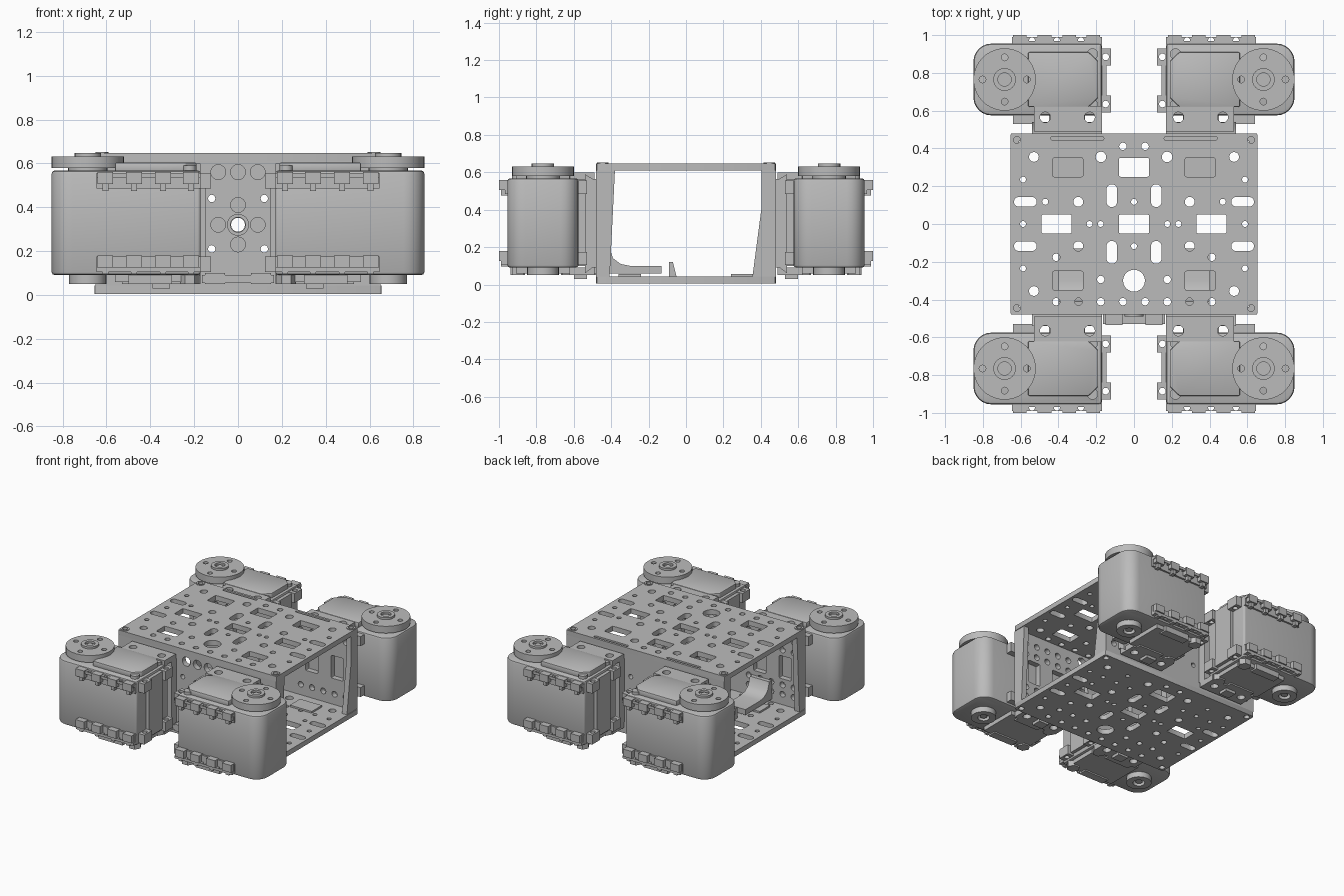
import bpy, bmesh, math

cube = bpy.data.objects.get("Cube")
if cube:
    bpy.data.objects.remove(cube, do_unlink=True)

grey = bpy.data.materials.new("plain grey")
grey.use_nodes = True
grey.diffuse_color = (0.5, 0.5, 0.5, 1)
grey.node_tree.nodes["Principled BSDF"].inputs["Base Color"].default_value = (0.5, 0.5, 0.5, 1)

ONE = {"": (1, 1)}
PAIR = {"right_": (1, 1), "left_": (-1, 1)}
FOUR = {"front_right_": (1, 1), "front_left_": (-1, 1),
        "back_right_": (1, -1), "back_left_": (-1, -1)}


def rounded(x0, x1, y0, y1, r, r2=None, n=6):
    """Rectangle outline, radius r at the x0 end and r2 at the x1 end."""
    r2 = r if r2 is None else r2
    pts = []
    for cx, cy, rad, start in ((x1 - r2, y1 - r2, r2, 0), (x0 + r, y1 - r, r, 1),
                               (x0 + r, y0 + r, r, 2), (x1 - r2, y0 + r2, r2, 3)):
        steps = n if rad > 0 else 0
        for i in range(steps + 1):
            a = (start + i / max(steps, 1)) * math.pi / 2
            pts.append((cx + rad * math.cos(a), cy + rad * math.sin(a)))
    return pts


def rect(x0, x1, y0, y1):
    return rounded(x0, x1, y0, y1, 0)


def circle(x, y, r, n=16):
    return [(x + r * math.cos(2 * math.pi * i / n), y + r * math.sin(2 * math.pi * i / n))
            for i in range(n)]


def prism(name, loops, lo, hi, axis="z", bevel=0, copies=ONE):
    """Extrude an outline, with optional holes, along an axis and mirror it."""
    bm = bmesh.new()
    edges = []
    for loop in loops:
        vs = [bm.verts.new((u, v, lo)) for u, v in loop]
        if len(loops) == 1:
            bm.faces.new(vs)
        else:
            edges += [bm.edges.new((vs[i - 1], vs[i])) for i in range(len(vs))]
    if edges:
        bmesh.ops.triangle_fill(bm, use_beauty=True, edges=edges, normal=(0, 0, 1))
    new = bmesh.ops.extrude_face_region(bm, geom=bm.faces[:], use_keep_orig=True)["geom"]
    for v in new:
        if isinstance(v, bmesh.types.BMVert):
            v.co.z = hi
    bmesh.ops.recalc_face_normals(bm, faces=bm.faces[:])
    if bevel:
        sharp = [e for e in bm.edges if e.calc_face_angle(0) > 0.7]
        bmesh.ops.bevel(bm, geom=sharp, offset=bevel, segments=2, profile=0.5,
                        affect="EDGES", clamp_overlap=True)
    for prefix, (sx, sy) in copies.items():
        part = bm.copy()
        for v in part.verts:
            u, w, h = v.co
            x, y, z = {"z": (u, w, h), "y": (u, h, w), "x": (h, u, w)}[axis]
            v.co = (x * sx, y * sy, z)
        bmesh.ops.recalc_face_normals(part, faces=part.faces[:])
        mesh = bpy.data.meshes.new(prefix + name)
        part.to_mesh(mesh)
        part.free()
        mesh.materials.append(grey)
        obj = bpy.data.objects.new(prefix + name, mesh)
        bpy.context.collection.objects.link(obj)
    bm.free()


def keep_apart(loops, gap=0.012):
    """Drop any hole whose bounds touch an earlier one."""
    kept, boxes = [], []
    for loop in loops:
        xs, ys = [p[0] for p in loop], [p[1] for p in loop]
        b = (min(xs) - gap, max(xs) + gap, min(ys) - gap, max(ys) + gap)
        if all(b[0] > c[1] or b[1] < c[0] or b[2] > c[3] or b[3] < c[2] for c in boxes):
            kept.append(loop)
            boxes.append(b)
    return kept


def window(x, y, w=0.16, h=0.1):
    return rounded(x - w / 2, x + w / 2, y - h / 2, y + h / 2, 0.008, n=2)


# Perforated deck pattern
STEP = 0.1175
large, small = [], []
for sx in (-1, 1):
    for sy in (-1, 1):
        large += [circle(sx * 0.62, sy * 0.445, 0.02),
                  rounded(sx * 0.575 - 0.06, sx * 0.575 + 0.06, sy * STEP - 0.025, sy * STEP + 0.025, 0.024),
                  rounded(sx * STEP - 0.028, sx * STEP + 0.028, sy * 0.15 - 0.06, sy * 0.15 + 0.06, 0.027),
                  circle(sx * 0.295, sy * STEP, 0.026), circle(sx * 0.53, sy * 0.355, 0.026)]
    large += [circle(sx * 0.175, 0.22, 0.03), circle(sx * 0.175, 0.355, 0.028)]
for j in range(-7, 8):
    for i in range(-10, 11):
        if (i + j) % 2 == 0 or j == 0:
            small.append(circle(i * STEP / 2, j * STEP / 2, 0.02 if j % 2 else 0.016, 12))
centre = [window(0, 0.3), window(0, 0), window(-0.41, 0), window(0.41, 0), circle(0, -0.3, 0.058, 24)]
corner = [window(sx * 0.35, sy * 0.3) for sx in (-1, 1) for sy in (-1, 1)]
slots = [rounded(sx * 0.3 - 0.14, sx * 0.3 + 0.14, 0.443, 0.463, 0.009) for sx in (-1, 1)]
deck = rounded(-0.655, 0.655, -0.48, 0.48, 0.012, n=2)
prism("top_plate", [deck] + keep_apart(centre + corner + slots + large + small), 0.61, 0.647)
prism("bottom_plate", [deck] + keep_apart(centre + large + small), 0.005, 0.042)
prism("window_backing", [rect(-0.44, -0.26, 0.24, 0.36)], 0.042, 0.055, copies=FOUR)
prism("corner_screw", [circle(-0.62, -0.445, 0.03), circle(-0.62, -0.445, 0.018)],
      0.64, 0.652, copies=FOUR)

# Upright walls with mounting holes
hub = [circle(0, 0.32, 0.032)]
hub += [circle(sx * 0.12, z, 0.017, 12) for sx in (-1, 1) for z in (0.21, 0.44)]
ring = [circle(0.09 * a, 0.32 + 0.09 * b, 0.034) for a, b in ((1, 0), (-1, 0), (0, 1), (0, -1))]
row = [circle(x, 0.56, 0.034) for x in (-0.09, 0, 0.09)]
panes = [window(sx * x, 0.32, 0.1, 0.17) for sx in (-1, 1) for x in (0.3, 0.51)]
dots = [circle(sx * (0.21 + i * 0.0925), z, 0.022, 12) for sx in (-1, 1) for i in range(5)
        for z in (0.12, 0.19, 0.45, 0.53)]
wall = rect(-0.65, 0.65, 0.042, 0.61)
prism("front_wall", [wall] + keep_apart(hub + ring + row + panes + dots, 0.003), -0.48, -0.44, "y")
prism("back_wall", [wall] + keep_apart(hub + panes + dots), 0.44, 0.48, "y")
prism("wall_ring", [circle(0, 0.32, 0.05, 24), circle(0, 0.32, 0.034, 24)], -0.49, -0.48, "y")
prism("front_post", [[(-0.48, 0.04), (-0.41, 0.04), (-0.405, 0.1), (-0.38, 0.61), (-0.48, 0.61)]],
      -0.65, -0.61, "x", copies=PAIR)
prism("back_post", [[(0.48, 0.04), (0.355, 0.04), (0.405, 0.42), (0.405, 0.61), (0.48, 0.61)]],
      -0.65, -0.61, "x", copies=PAIR)
prism("front_ledge", [rect(-0.165, 0.165, -0.53, -0.48)], 0.055, 0.09)
prism("ledge_tooth", [rect(-0.15, -0.06, -0.535, -0.48)], 0.05, 0.1, copies=PAIR)

# Curved brackets and stops inside the channel
prism("inner_bracket", [[(-0.44, 0.2), (-0.41, 0.2), (-0.39, 0.14), (-0.35, 0.11), (-0.3, 0.1),
                         (-0.13, 0.1), (-0.13, 0.06), (-0.44, 0.06)]], -0.4, -0.24, "x", copies=PAIR)
prism("inner_stop", [[(-0.09, 0.04), (-0.05, 0.04), (-0.07, 0.12), (-0.09, 0.12)]],
      -0.36, -0.28, "x", copies=PAIR)

# Motor bodies with rounded outer ends
AX, AY = -0.685, -0.765
prism("motor_body", [rounded(-0.85, -0.17, -0.955, -0.575, 0.095, 0.015)], 0.09, 0.568,
      bevel=0.022, copies=FOUR)
cover = [(-0.56, -0.91), (-0.24, -0.91), (-0.19, -0.86), (-0.19, -0.67), (-0.24, -0.62), (-0.56, -0.62)]
prism("motor_cover", [cover], 0.56, 0.604, bevel=0.006, copies=FOUR)
prism("motor_base", [[(x, y) for x, y in cover]], 0.06, 0.1, copies=FOUR)
for k, y in enumerate((-0.63, -0.9)):
    prism(f"cover_screw_{k}", [circle(-0.22, y, 0.03)], 0.56, 0.59, copies=FOUR)
    prism(f"base_screw_{k}", [circle(-0.22, y, 0.045, 6)], 0.05, 0.1, copies=FOUR)
    prism(f"base_bar_{k}", [rect(-0.5, -0.3, y - 0.03, y + 0.03)], 0.05, 0.1, copies=FOUR)

# Output horns on top and idlers underneath
bolt_holes = [circle(AX + 0.117 * a, AY + 0.117 * b, 0.018, 12)
              for a, b in ((1, 0), (-1, 0), (0, 1), (0, -1))]
prism("horn_neck", [circle(AX, AY, 0.09, 24)], 0.56, 0.59, copies=FOUR)
prism("horn_disc", [circle(AX, AY, 0.165, 40)] + bolt_holes, 0.58, 0.632, copies=FOUR)
prism("horn_hub", [circle(AX, AY, 0.06, 24), circle(AX, AY, 0.035, 24)], 0.63, 0.647, copies=FOUR)
prism("horn_screw", [circle(AX, AY, 0.022)], 0.63, 0.638, copies=FOUR)
prism("idler_disc", [circle(AX, AY, 0.085, 24), circle(AX, AY, 0.04, 24)], 0.05, 0.095, copies=FOUR)
prism("idler_screw", [circle(AX, AY, 0.025)], 0.06, 0.095, copies=FOUR)

# Toothed mounting strips along the outer and inner faces, top and bottom
for level, mid in (("upper", 0.52), ("lower", 0.14)):
    lip = 1 if level == "upper" else -1
    low, high = mid - 0.035, mid + 0.035
    flat = sorted((mid + lip * 0.015, mid + lip * 0.035))
    holes = [circle(x, -0.972, 0.016, 12) for x in (-0.54, -0.408, -0.281)]
    prism(level + "_strip", [rect(-0.645, -0.17, -0.99, -0.95)] + holes, *flat, copies=FOUR)
    prism(level + "_strip_back", [rect(-0.645, -0.17, -0.968, -0.95)], low, high, copies=FOUR)
    for k, x in enumerate((-0.605, -0.474, -0.342, -0.215)):
        prism(f"{level}_tooth_{k}", [rect(x - 0.036, x + 0.036, -1, -0.95)],
              mid - 0.015, mid + 0.04, copies=FOUR)
        prism(f"{level}_tooth_lip_{k}", [rect(x - 0.014, x + 0.014, -0.99, -0.95)],
              mid - 0.045, mid, copies=FOUR)
    for k, y in enumerate((-0.635, -0.885)):
        prism(f"{level}_side_tooth_{k}", [rect(-0.18, -0.122, y - 0.045, y + 0.045),
                                          circle(-0.15, y, 0.018, 12)], low, high, copies=FOUR)
    bridge = [rect(-0.53, -0.17, -0.625, -0.49)] + [circle(x, -0.565, 0.028) for x in (-0.47, -0.235)]
    z = 0.56 if lip > 0 else 0.05
    prism(level + "_bracket_flange", bridge, z, z + 0.04, copies=FOUR)
    prism(level + "_bracket_bump", [rect(-0.39, -0.31, -0.6, -0.53)], z - 0.02, z + 0.04, copies=FOUR)
    prism(level + "_bracket_ear", [rect(-0.64, -0.53, -0.58, -0.53)], low, high, copies=FOUR)
prism("side_flange", [rect(-0.18, -0.145, -0.84, -0.68)], 0.12, 0.55, copies=FOUR)

# Bracket joining each motor to the channel wall
prism("motor_bracket", [[(-0.48, 0.09), (-0.5, 0.09), (-0.54, 0.06), (-0.54, 0.59),
                         (-0.5, 0.565), (-0.48, 0.565)]], -0.54, -0.17, "x", copies=FOUR)
prism("bracket_web", [rect(-0.45, -0.26, -0.58, -0.53)], 0.1, 0.55, copies=FOUR)

# Smooth round parts, keep edges crisp
bpy.ops.object.select_all(action="DESELECT")
for obj in bpy.context.scene.objects:
    if obj.type == "MESH":
        obj.select_set(True)
        bpy.context.view_layer.objects.active = obj
bpy.ops.object.shade_smooth_by_angle(angle=math.radians(35))
